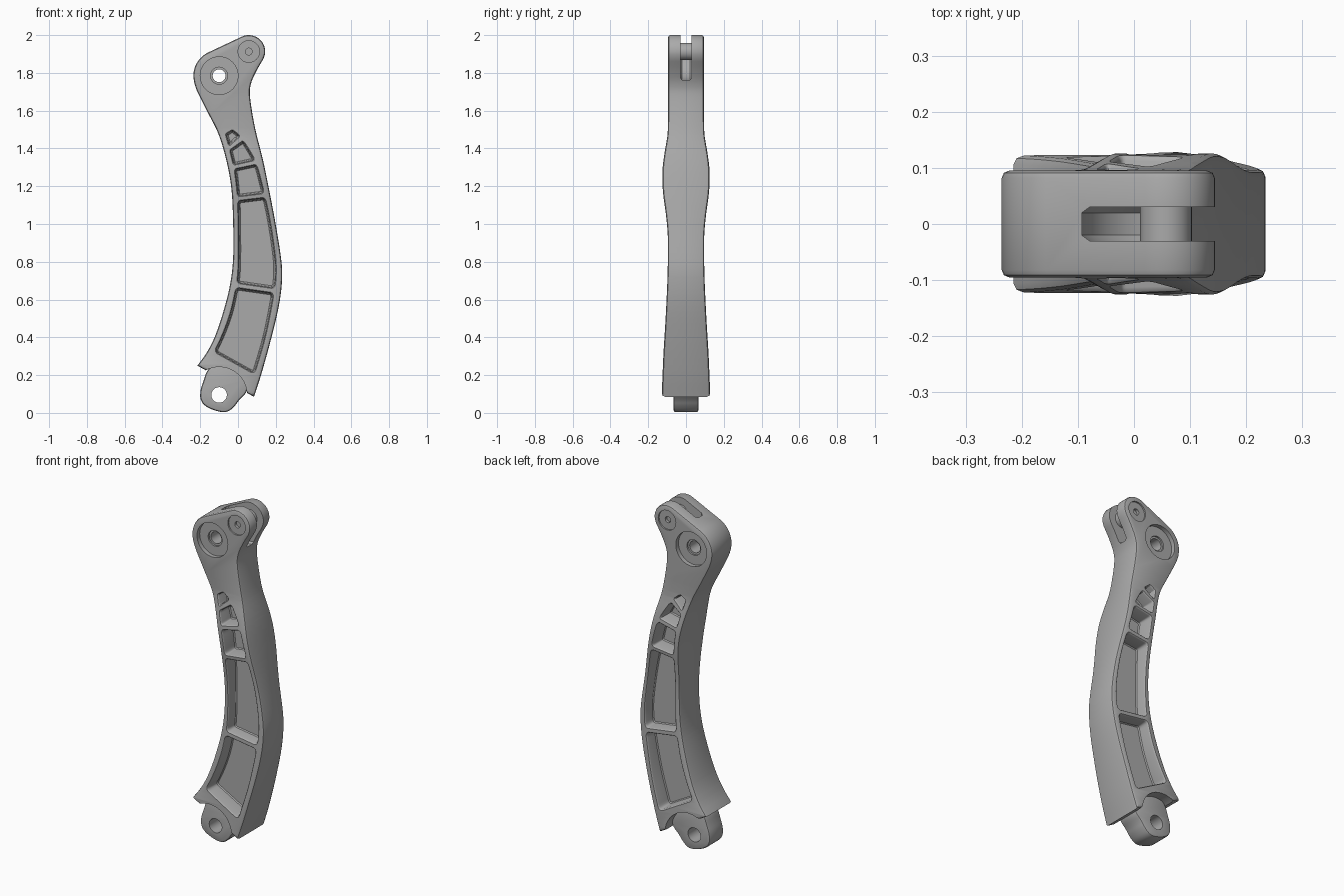
import bpy, bmesh, math
from mathutils import Vector

cube = bpy.data.objects.get("Cube")
if cube:
    bpy.data.objects.remove(cube, do_unlink=True)

mat = bpy.data.materials.new("plain grey")
mat.use_nodes = True
grey = (0.4, 0.4, 0.4, 1)
mat.diffuse_color = grey
mat.node_tree.nodes["Principled BSDF"].inputs["Base Color"].default_value = grey


# ---- helpers: 2D outlines are lists of (x, z), counter-clockwise ----
def smooth(pts, n=5):
    """Catmull-Rom curve through the points."""
    p = [Vector(q) for q in pts]
    p = [2 * p[0] - p[1]] + p + [2 * p[-1] - p[-2]]
    out = []
    for a, b, c, d in zip(p, p[1:], p[2:], p[3:]):
        for i in range(n):
            t = i / n
            out.append(0.5 * (2 * b + (c - a) * t + (2 * a - 5 * b + 4 * c - d) * t * t
                              + (3 * b - a - 3 * c + d) * t ** 3))
    return out + [p[-2]]


def lookup(pts, z):
    """Value at height z on a curve of (value, z) points that rises in z."""
    if z <= pts[0][1]:
        return pts[0][0]
    for a, b in zip(pts, pts[1:]):
        if z <= b[1]:
            return a[0] + (b[0] - a[0]) * (z - a[1]) / (b[1] - a[1])
    return pts[-1][0]


def arc(x, z, r, a0, a1, n):
    angles = [math.radians(a0 + (a1 - a0) * i / n) for i in range(n + 1)]
    return [Vector((x + r * math.cos(a), z + r * math.sin(a))) for a in angles]


def inset(poly, d):
    out = []
    for i, p in enumerate(poly):
        u = (p - poly[i - 1]).normalized()
        v = (poly[(i + 1) % len(poly)] - p).normalized()
        m = Vector((-u.y - v.y, u.x + v.x)).normalized()
        out.append(p + m * d / max(0.5, m.dot(Vector((-u.y, u.x)))))
    return out


def chaikin(poly):
    out = []
    for a, b in zip(poly, poly[1:] + poly[:1]):
        out += [a.lerp(b, 0.25), a.lerp(b, 0.75)]
    return out


def loft(name, levels):
    """Closed solid through outlines; each level is (outline, y or y function of z)."""
    bm = bmesh.new()
    rings = []
    for poly, y in levels:
        rings.append([bm.verts.new((p.x, y(p.y) if callable(y) else y, p.y)) for p in poly])
    for r, s in zip(rings, rings[1:]):
        for i in range(len(r)):
            bm.faces.new((r[i - 1], r[i], s[i], s[i - 1]))
    bm.faces.new(rings[0])
    bm.faces.new(rings[-1])
    bmesh.ops.recalc_face_normals(bm, faces=bm.faces)
    me = bpy.data.meshes.new(name)
    bm.to_mesh(me)
    bm.free()
    me.materials.append(mat)
    ob = bpy.data.objects.new(name, me)
    bpy.context.collection.objects.link(ob)
    return ob


def rounded(name, poly, h, r):
    """Plate of half thickness h with rounded rims."""
    steps = [(0, r), (r * 0.3, r * 0.3), (r, 0)]
    return loft(name, [(inset(poly, d), e - h) for e, d in steps]
                + [(inset(poly, d), h - e) for e, d in reversed(steps)])


def cyl(name, x, z, r, y0, y1, n=48):
    ring = arc(x, z, r, 0, 360, n)[:-1]
    return loft(name, [(ring, y0), (ring, y1)])


def activate(ob):
    bpy.ops.object.select_all(action='DESELECT')
    ob.select_set(True)
    bpy.context.view_layer.objects.active = ob


def cut(ob, cutter):
    cutter.hide_render = True
    m = ob.modifiers.new("cut", 'BOOLEAN')
    m.operation, m.solver, m.object = 'DIFFERENCE', 'EXACT', cutter
    activate(ob)
    bpy.ops.object.modifier_apply(modifier=m.name)
    bpy.data.objects.remove(cutter, do_unlink=True)


# ---- main dimensions ----
HX, HZ = -0.10, 1.785      # head bore
PX, PZ = 0.057, 1.913      # roller pin
LX, LZ = -0.10, 0.095      # lower lug bore
HALF = 0.095               # half thickness of the head
width = smooth([(0.129, 0.08), (0.12, 0.3), (0.108, 0.5), (0.098, 0.72), (0.096, 0.92),
                (0.105, 1.04), (0.122, 1.17), (0.125, 1.28), (0.113, 1.38),
                (0.098, 1.47), (HALF, 1.55)])


def half(z):
    return lookup(width, z)


# ---- arm body ----
right = smooth([(0.085, 0.085), (0.127, 0.217), (0.18, 0.41), (0.217, 0.57), (0.233, 0.7),
                (0.229, 0.81), (0.2, 0.995), (0.165, 1.18), (0.132, 1.34), (0.09, 1.51),
                (0.064, 1.67), (0.068, 1.74), (0.095, 1.805), (0.135, 1.875)])
left = smooth([(-0.231, 1.745), (-0.215, 1.7), (-0.165, 1.6), (-0.105, 1.48), (-0.065, 1.35),
               (-0.037, 1.205), (-0.027, 1.05), (-0.025, 0.84), (-0.04, 0.69), (-0.075, 0.545),
               (-0.12, 0.41), (-0.165, 0.32), (-0.215, 0.25)])
outline = (right + arc(PX, PZ, 0.087, -10, 115, 14)
           + arc(HX, HZ, 0.136, 115, 190, 12) + left)
body = rounded("arm_body", outline, HALF, 0.013)

# Vary the thickness along the height
bm = bmesh.new()
bm.from_mesh(body.data)
for i in range(48):
    bmesh.ops.bisect_plane(bm, geom=bm.verts[:] + bm.edges[:] + bm.faces[:], dist=1e-5,
                           plane_co=(0, 0, 0.1 + 0.0311 * i), plane_no=(0, 0, 1))
for v in bm.verts:
    v.co.y *= half(v.co.z) / HALF
bm.to_mesh(body.data)
bm.free()

# ---- side pockets, leaving cross ribs between the cells ----
pocket_l = smooth([(-0.122, 0.325), (-0.085, 0.4), (-0.04, 0.52), (-0.01, 0.65), (0.004, 0.76),
                   (0.005, 0.97), (0, 1.155), (-0.016, 1.285), (-0.04, 1.39), (-0.062, 1.475)])
pocket_r = smooth([(0.085, 0.21), (0.143, 0.41), (0.185, 0.625), (0.197, 0.72), (0.196, 0.81),
                   (0.17, 0.995), (0.138, 1.15), (0.097, 1.31), (0.063, 1.38), (0.01, 1.46),
                   (-0.03, 1.495)])
# left bottom, right bottom, left top, right top of each cell
cells = [(0.325, 0.21, 0.66, 0.632), (0.69, 0.662, 1.12, 1.137), (1.148, 1.165, 1.288, 1.312),
         (1.316, 1.34, 1.39, 1.437), (1.418, 1.465, 1.475, 1.495)]


def line(a, b, n):
    return [a.lerp(b, i / n) for i in range(n)]


for lb, rb, lt, rt in cells:
    def side(curve, z0, z1, n):
        zs = [z0 + (z1 - z0) * i / n for i in range(n)]
        return [Vector((lookup(curve, z), z)) for z in zs]
    n = max(3, int((lt - lb) / 0.04))
    up, down = side(pocket_r, rb, rt, n), side(pocket_l, lt, lb, n)
    bl, tr = Vector((lookup(pocket_l, lb), lb)), Vector((lookup(pocket_r, rt), rt))
    poly = line(bl, up[0], 5) + up + line(tr, down[0], 5) + down
    poly = chaikin(chaikin(poly))
    for s in (-1, 1):
        cut(body, loft("pocket_cutter", [
            (inset(poly, 0.009), s * 0.03),
            (inset(poly, 0.004), s * 0.036),
            (poly, lambda z: s * (half(z) - 0.009)),
            (inset(poly, -0.002), lambda z: s * (half(z) - 0.003)),
            (inset(poly, -0.007), lambda z: s * (half(z) + 0.002)),
            (inset(poly, -0.007), s * 0.2)]))

# ---- head: bore, counterbores, roller slot, pin recesses ----
cut(body, cyl("bore_cutter", HX, HZ, 0.045, -0.3, 0.3))
slot = arc(PX, PZ, 0.152, 0, 360, 64)[:-1]
cut(body, loft("slot_cutter", [(inset(slot, 0.012), -0.03), (slot, -0.02),
                               (slot, 0.02), (inset(slot, 0.012), 0.03)]))
for s in (-1, 1):
    cut(body, cyl("counterbore_cutter", HX, HZ, 0.1, s * 0.07, s * 0.3))
    cut(body, cyl("pin_recess_cutter", PX, PZ, 0.057, s * 0.086, s * 0.3))
    cut(body, cyl("socket_cutter", PX, PZ, 0.018, s * 0.07, s * 0.3, 24))

# ---- round cutout above the lower lug ----
cut(body, cyl("lug_clearance_cutter", LX, LZ, 0.148, -0.3, 0.3, 64))

# ---- lower lug ----
shape = [(-0.12, 0.262), (-0.165, 0.225), (-0.182, 0.17), (-0.2, 0.12), (-0.2, 0.065),
         (-0.165, 0.028), (-0.09, 0.002), (-0.05, 0.006), (-0.015, 0.038), (0.005, 0.068),
         (0.05, 0.11), (0.055, 0.19), (-0.03, 0.245)]
lug = rounded("lower_lug", chaikin(chaikin([Vector(p) for p in shape])), 0.066, 0.012)
cut(lug, cyl("lug_bore_cutter", LX, LZ, 0.041, -0.3, 0.3))

# ---- head bushing and roller ----
bushing = cyl("head_bushing", HX, HZ, 0.0455, -0.06, 0.06)
cut(bushing, cyl("bushing_cutter", HX, HZ, 0.034, -0.3, 0.3))
roller = cyl("roller", PX, PZ, 0.046, -0.031, 0.031)

for ob in (body, lug, bushing, roller):
    activate(ob)
    bpy.ops.object.shade_smooth_by_angle(angle=math.radians(35))
